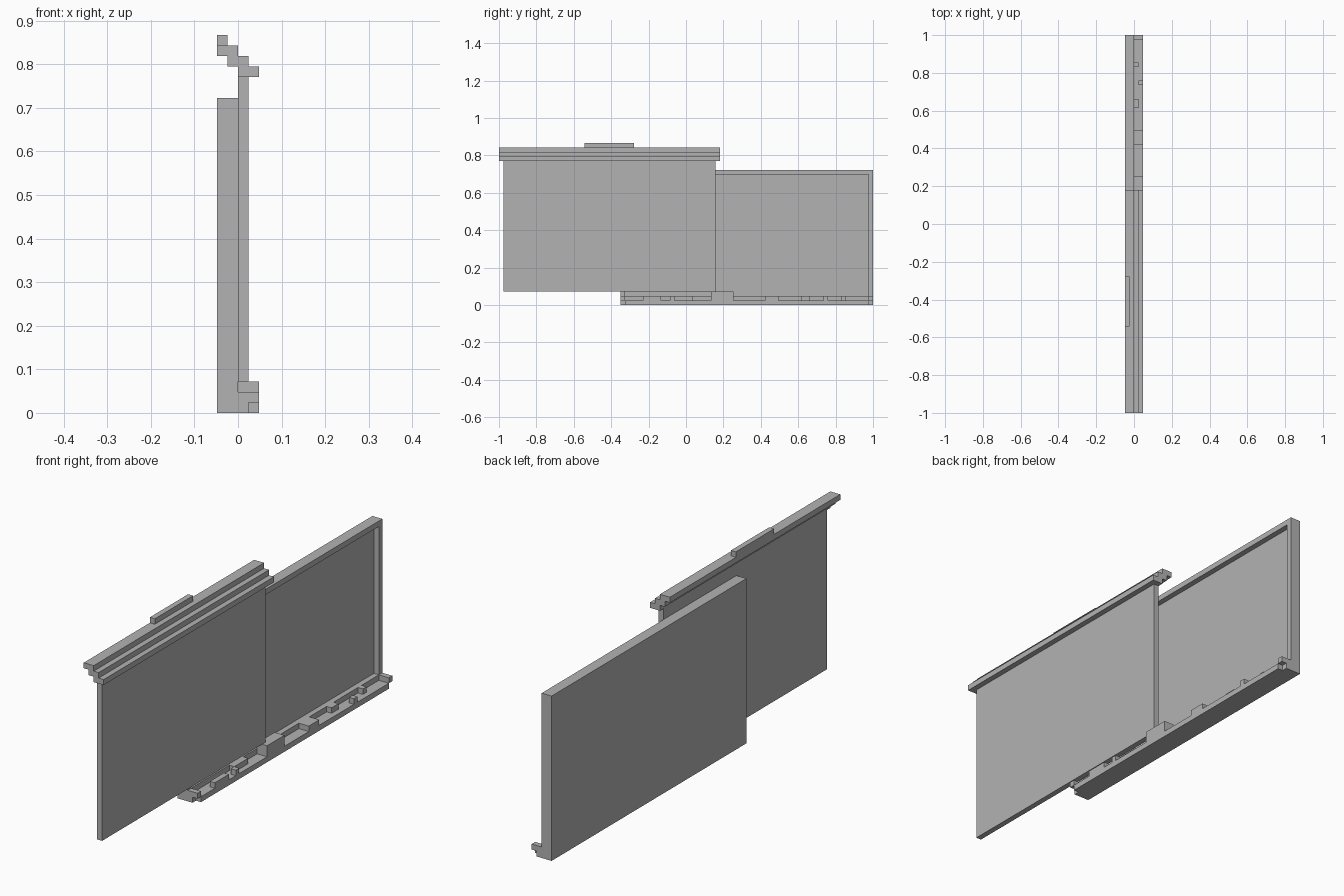
import bpy
import bmesh
from mathutils import Vector

cube = bpy.data.objects.get("Cube")
if cube:
    bpy.data.objects.remove(cube)

UNIT = 2 / 83                      # the whole model sits on a block grid
ORIGIN = Vector((2, 41.5, 0))

grey = bpy.data.materials.new("plain grey")
grey.use_nodes = True
grey.diffuse_color = (0.45, 0.45, 0.45, 1)
grey.node_tree.nodes["Principled BSDF"].inputs["Base Color"].default_value = grey.diffuse_color


def blocks(name, *spans):
    """One object from boxes given as (x range, y range, z range) in grid units."""
    bm = bmesh.new()
    for span in spans:
        low = Vector([r[0] for r in span])
        high = Vector([r[1] for r in span])
        size = high - low
        centre = (low + high) / 2 - ORIGIN
        for v in bmesh.ops.create_cube(bm, size=1)["verts"]:
            v.co = (v.co * size + centre) * UNIT
    mesh = bpy.data.meshes.new(name)
    bm.to_mesh(mesh)
    bm.free()
    mesh.materials.append(grey)
    obj = bpy.data.objects.new(name, mesh)
    bpy.context.collection.objects.link(obj)
    return obj


# Front wall panel
blocks("front_wall", ((2, 3), (1, 48), (3, 32)))

# Stepped trim along the top of the front wall
TRIM = (0, 49)
for i in range(3):
    blocks(f"top_trim_step_{i + 1}", ((2 - i, 4 - i), TRIM, (32 + i, 33 + i)))
blocks("top_trim_cap", ((0, 1), (19, 30), (35, 36)))

# Rear wall panel with a raised rim around it
BACK = (27, 83)
blocks("rear_wall", ((0, 1), BACK, (0, 30)))
blocks("rear_wall_rim",
       ((1, 2), BACK, (29, 30)),
       ((1, 2), BACK, (0, 2)),
       ((1, 2), (27, 28), (2, 29)),
       ((1, 2), (82, 83), (2, 29)))

# Bottom ledge: the outer strip stops one block short of each end
blocks("ledge_inner", ((2, 3), BACK, (0, 1)))
blocks("ledge_outer", ((3, 4), (28, 82), (0, 1)))

# Broken curb standing on the ledge
FULL, INNER, OUTER = (2, 4), (2, 3), (3, 4)
CURB = [(FULL, 27, 28), (OUTER, 32, 36), (OUTER, 38, 39), (INNER, 39, 43),
        (FULL, 59, 62), (INNER, 67, 69), (OUTER, 72, 73), (INNER, 76, 77),
        (FULL, 82, 83)]
blocks("ledge_curb", *[(x, (a, b), (1, 2)) for x, a, b in CURB])

# Taller block joining the ledge to the front wall
blocks("ledge_post", (FULL, (47, 52), (1, 3)))
